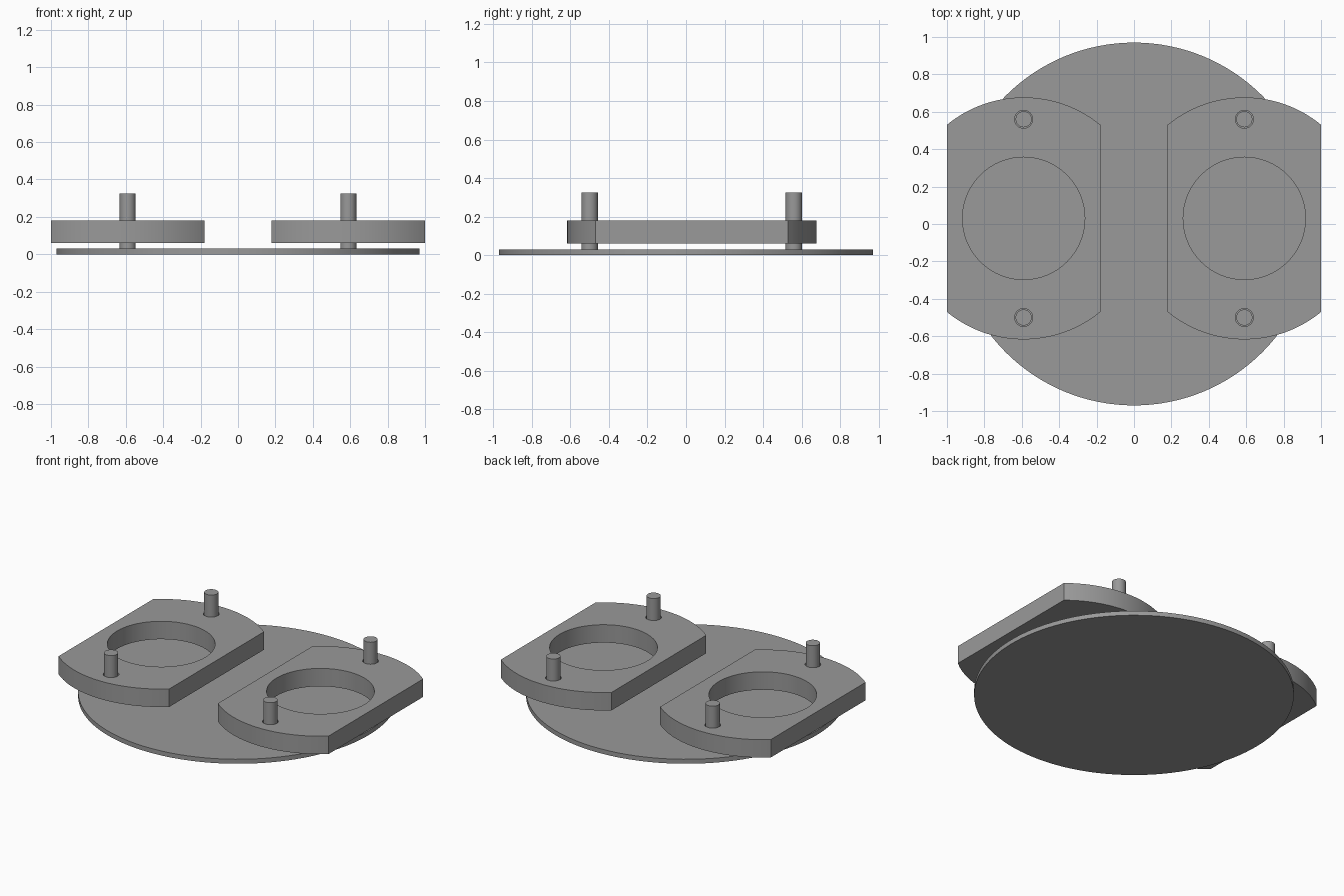
import bpy, bmesh, math
from mathutils import Vector

if "Cube" in bpy.data.objects:
    bpy.data.objects.remove(bpy.data.objects["Cube"])

grey = bpy.data.materials.new("mid grey")
grey.diffuse_color = (0.32, 0.32, 0.32, 1)
grey.use_nodes = True
grey.node_tree.nodes["Principled BSDF"].inputs["Base Color"].default_value = grey.diffuse_color


def circle(x, y, r, n):
    return [(x + r * math.cos(2 * math.pi * i / n),
             y + r * math.sin(2 * math.pi * i / n)) for i in range(n)]


def solid(name, loops, z0, z1):
    """Extrude an outline (first loop) with holes (other loops) from z0 to z1."""
    bm = bmesh.new()
    edges = []
    for loop in loops:
        vs = [bm.verts.new((x, y, z0)) for x, y in loop]
        edges += [bm.edges.new((a, b)) for a, b in zip(vs, vs[1:] + vs[:1])]
    if len(loops) == 1:
        bm.faces.new(vs)
    else:
        bmesh.ops.triangle_fill(bm, use_beauty=True, edges=edges, normal=(0, 0, 1))
    ext = bmesh.ops.extrude_face_region(bm, geom=bm.faces[:], use_keep_orig=True)
    top = [g for g in ext["geom"] if isinstance(g, bmesh.types.BMVert)]
    bmesh.ops.translate(bm, verts=top, vec=Vector((0, 0, z1 - z0)))
    bmesh.ops.recalc_face_normals(bm, faces=bm.faces[:])
    mesh = bpy.data.meshes.new(name)
    bm.to_mesh(mesh)
    bm.free()
    mesh.materials.append(grey)
    ob = bpy.data.objects.new(name, mesh)
    bpy.context.collection.objects.link(ob)
    bpy.ops.object.select_all(action="DESELECT")
    ob.select_set(True)
    bpy.context.view_layer.objects.active = ob
    bpy.ops.object.shade_smooth_by_angle(angle=math.radians(30))
    return ob


# Thin round base
solid("base_disc", [circle(0, 0, 0.97, 128)], 0, 0.03)

CX, CY, HALF, R = 0.59, 0.03, 0.41, 0.647
PIN_Y, PIN_R = 0.53, 0.043
a0 = math.acos(HALF / R)

for side, sx in (("left", -1), ("right", 1)):
    cx = sx * CX
    # Plate outline: a circle cut off by two straight sides
    arc = [a0 + (math.pi - 2 * a0) * i / 32 for i in range(33)]
    outline = [(cx + R * math.cos(a), CY + R * math.sin(a))
               for a in arc + [a + math.pi for a in arc]]
    pins = [("front", CY - PIN_Y), ("back", CY + PIN_Y)]
    holes = [circle(cx, CY, 0.327, 64)]
    holes += [circle(cx, y, PIN_R + 0.005, 32) for _, y in pins]
    solid(f"{side}_plate", [outline] + holes, 0.06, 0.18)
    # Guide pins through the plate
    for end, y in pins:
        solid(f"{side}_{end}_pin", [circle(cx, y, PIN_R, 32)], 0.03, 0.325)
